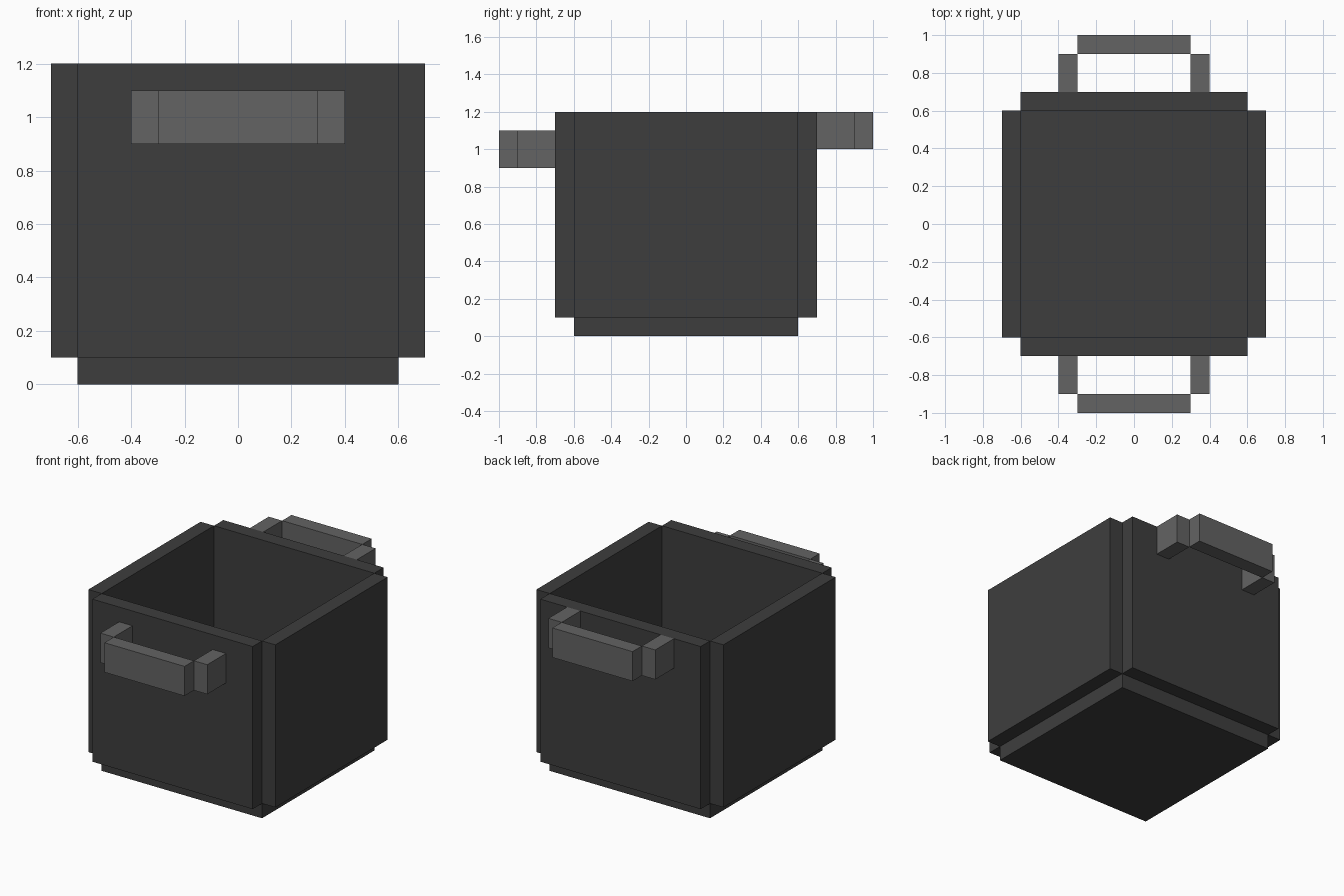
import bpy
import bmesh
from mathutils import Vector

if "Cube" in bpy.data.objects:
    bpy.data.objects.remove(bpy.data.objects["Cube"])


def material(name, grey):
    mat = bpy.data.materials.new(name)
    mat.diffuse_color = (grey, grey, grey, 1)
    mat.use_nodes = True
    mat.node_tree.nodes["Principled BSDF"].inputs["Base Color"].default_value = mat.diffuse_color
    return mat


dark = material("dark_iron", 0.048)
light = material("grey_handle", 0.125)


def box(name, low, high, mat):
    """Box spanning two opposite corners."""
    low, high = Vector(low), Vector(high)
    bm = bmesh.new()
    bmesh.ops.create_cube(bm, size=1)
    bmesh.ops.scale(bm, vec=high - low, verts=bm.verts)
    bmesh.ops.translate(bm, vec=(low + high) / 2, verts=bm.verts)
    mesh = bpy.data.meshes.new(name)
    bm.to_mesh(mesh)
    bm.free()
    mesh.materials.append(mat)
    obj = bpy.data.objects.new(name, mesh)
    bpy.context.collection.objects.link(obj)
    return obj


def span(sign, a, b):
    """Ordered interval a..b, mirrored when sign is -1."""
    return sorted((sign * a, sign * b))


# Pot floor
box("pot_base", (-0.6, -0.6, 0), (0.6, 0.6, 0.1), dark)

# Left and right walls
for side, sx in (("left", -1), ("right", 1)):
    x0, x1 = span(sx, 0.6, 0.7)
    box(side + "_wall", (x0, -0.6, 0.1), (x1, 0.6, 1.2), dark)

# Front and back walls, each with a handle (the back one sits higher)
for end, sy, z in (("front", -1, 0.9), ("back", 1, 1.0)):
    y0, y1 = span(sy, 0.6, 0.7)
    box(end + "_wall", (-0.6, y0, 0.1), (0.6, y1, 1.2), dark)

    y0, y1 = span(sy, 0.9, 1.0)
    box(end + "_handle_grip", (-0.3, y0, z), (0.3, y1, z + 0.2), light)

    y0, y1 = span(sy, 0.7, 0.9)
    for side, sx in (("left", -1), ("right", 1)):
        x0, x1 = span(sx, 0.3, 0.4)
        box(f"{end}_handle_{side}_arm", (x0, y0, z), (x1, y1, z + 0.2), light)
